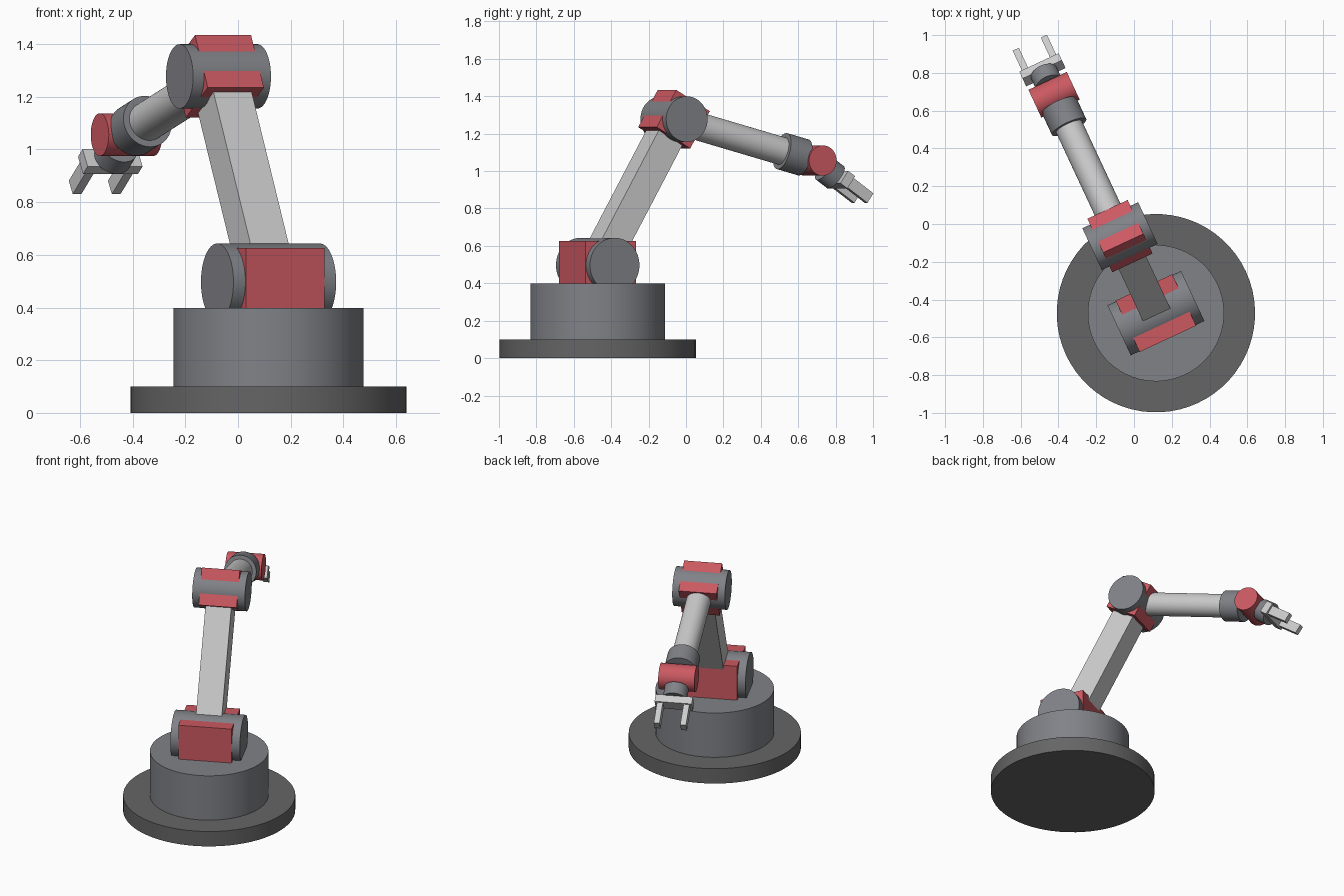
import bpy, bmesh
from math import radians
from mathutils import Matrix, Vector

if "Cube" in bpy.data.objects:
    bpy.data.objects.remove(bpy.data.objects["Cube"])


def paint(name, *rgb):
    mat = bpy.data.materials.new(name)
    mat.diffuse_color = (*rgb, 1)
    mat.use_nodes = True
    mat.node_tree.nodes["Principled BSDF"].inputs["Base Color"].default_value = mat.diffuse_color
    return mat


red = paint("joint_red", 0.6, 0.1, 0.12)
dark = paint("dark_grey", 0.22, 0.225, 0.245)
darker = paint("base_grey", 0.13, 0.13, 0.13)
light = paint("light_grey", 0.93, 0.93, 0.94)


def finish(name, bm, frame, mat):
    mesh = bpy.data.meshes.new(name)
    bm.transform(frame)
    bm.to_mesh(mesh)
    bm.free()
    ob = bpy.data.objects.new(name, mesh)
    bpy.context.collection.objects.link(ob)
    mesh.materials.append(mat)
    return ob


def box(name, frame, size, at, mat):
    bm = bmesh.new()
    bmesh.ops.create_cube(bm, size=1, matrix=Matrix.Translation(at) @ Matrix.Diagonal((*size, 1)))
    return finish(name, bm, frame, mat)


def cylinder(name, frame, axis, r, start, end, mat):
    """Cylinder along a local axis of the frame, from start to end."""
    direction = Vector([axis == a for a in "XYZ"])
    turn = direction.to_track_quat("Z", "Y").to_matrix().to_4x4()
    bm = bmesh.new()
    bmesh.ops.create_cone(bm, cap_ends=True, segments=64, radius1=r, radius2=r, depth=end - start,
                          matrix=Matrix.Translation(direction * (start + end) / 2) @ turn)
    ob = finish(name, bm, frame, mat)
    bpy.ops.object.select_all(action="DESELECT")
    ob.select_set(True)
    bpy.context.view_layer.objects.active = ob
    bpy.ops.object.shade_smooth_by_angle(angle=radians(30))
    return ob


def joint(parent, along, height, pitch):
    """Joint frame: x is the hinge axis, y runs along the next link."""
    return parent @ Matrix.Translation((0, along, height)) @ Matrix.Rotation(radians(pitch), 4, "X")


# Joint chain
root = Matrix.Translation((0.116, -0.472, 0)) @ Matrix.Rotation(radians(25), 4, "Z")
shoulder = joint(root, 0, 0.498, 60)
elbow = joint(shoulder, 0.9, 0, -75)
wrist = joint(elbow, 0.855, 0, -20)

# Base
cylinder("base_plate", root, "Z", 0.525, 0, 0.1, darker)
cylinder("turntable", root, "Z", 0.361, 0.1, 0.398, dark)

# Shoulder and upper arm
cylinder("shoulder_drum", root @ Matrix.Translation((0, 0, 0.497)), "X", 0.146, -0.215, 0.215, dark)
box("shoulder_housing", root, (0.33, 0.3, 0.266), (0, 0, 0.493), red)
box("upper_arm", shoulder, (0.16, 0.9, 0.16), (0, 0.45, 0), light)

# Elbow: its housing lines up with the upper arm
cylinder("elbow_drum", elbow, "X", 0.122, -0.163, 0.163, dark)
box("elbow_housing", shoulder, (0.235, 0.23, 0.228), (0, 0.9, 0), red)

# Forearm and collar
cylinder("forearm", elbow, "Y", 0.075, 0, 0.78, light)
cylinder("forearm_collar", elbow, "Y", 0.1, 0.66, 0.79, dark)

# Wrist and gripper
cylinder("wrist_drum", wrist, "X", 0.081, -0.112, 0.112, red)
cylinder("wrist_link", wrist, "Y", 0.074, 0.075, 0.155, dark)
box("gripper_palm", wrist, (0.23, 0.05, 0.08), (0, 0.178, 0), light)
for side, name in ((-1, "left_finger"), (1, "right_finger")):
    box(name, wrist, (0.036, 0.155, 0.062), (side * 0.082, 0.272, 0), light)
